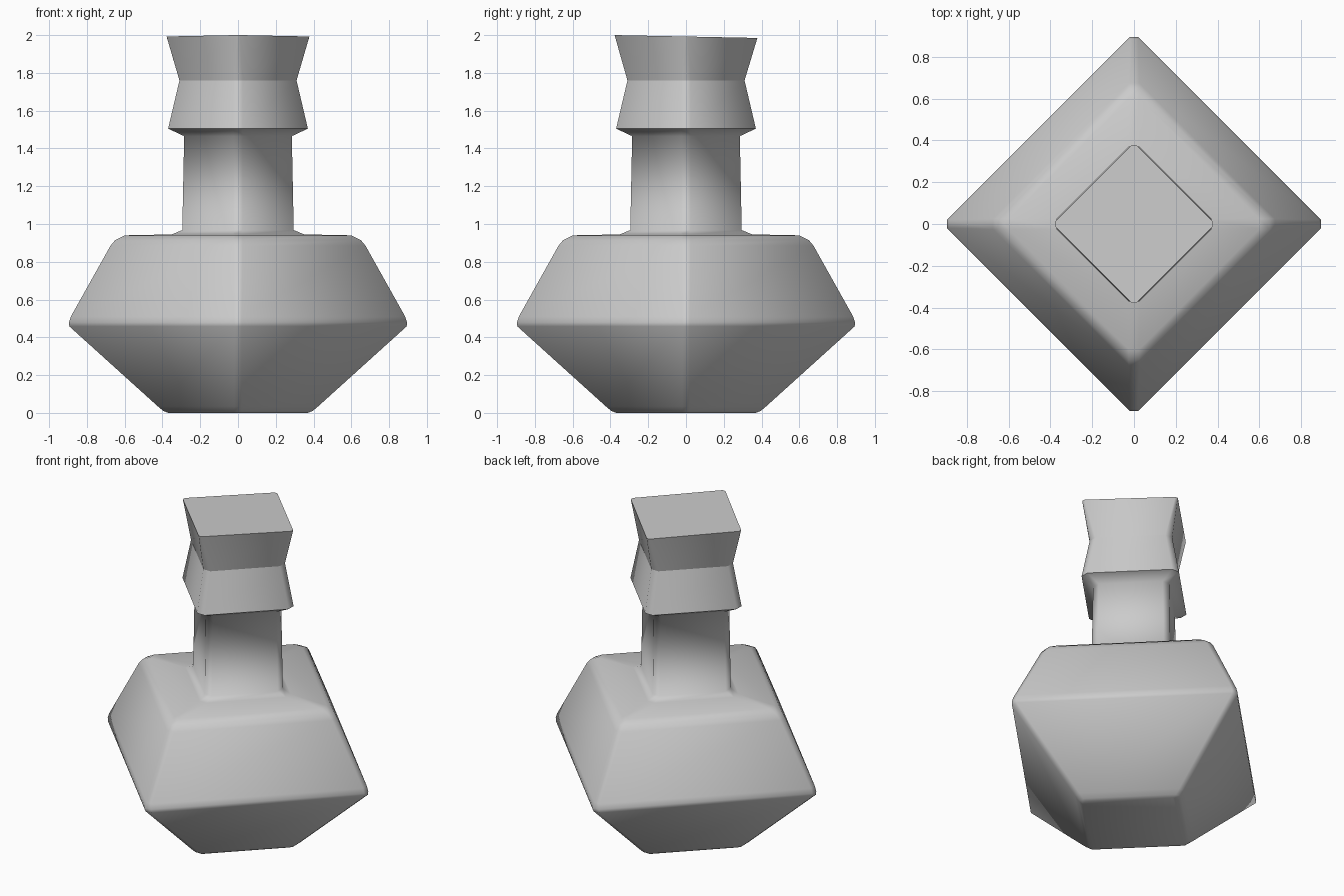
import bpy, bmesh, math

if "Cube" in bpy.data.objects:
    bpy.data.objects.remove(bpy.data.objects["Cube"])


def square_lathe(name, profile, cap_bottom, cap_top, tilt=0.0):
    """Loft diamond rings (corners on the axes) with chamfered corners.
    profile: (corner radius, z, chamfer half-width)"""
    bm = bmesh.new()
    rings = []
    for r, z, c in profile:
        ring = []
        for k in range(4):
            a = k * math.pi / 2
            ca, sa = math.cos(a), math.sin(a)
            for s in (-c, c):
                ring.append(bm.verts.new((r * ca - s * sa, r * sa + s * ca, z)))
        rings.append(ring)
    for lo, hi in zip(rings, rings[1:]):
        for i in range(8):
            j = (i + 1) % 8
            bm.faces.new((lo[i], lo[j], hi[j], hi[i]))
    if cap_bottom:
        bm.faces.new(rings[0][::-1])
    if cap_top:
        for v in rings[-1]:
            v.co.z -= tilt * v.co.y
        bm.faces.new(rings[-1])
    bm.normal_update()
    mesh = bpy.data.meshes.new(name)
    bm.to_mesh(mesh)
    bm.free()
    ob = bpy.data.objects.new(name, mesh)
    bpy.context.collection.objects.link(ob)
    bpy.ops.object.select_all(action='DESELECT')
    ob.select_set(True)
    bpy.context.view_layer.objects.active = ob
    bpy.ops.object.shade_smooth_by_angle(angle=math.radians(60))
    return ob


# Square bottle: base, belly, shoulder, neck and collar
square_lathe("bottle", [
    (0.37, 0.0, 0.02), (0.395, 0.01, 0.02), (0.425, 0.035, 0.02),
    (0.893, 0.458, 0.02), (0.895, 0.48, 0.02), (0.885, 0.51, 0.02),
    (0.675, 0.885, 0.025), (0.65, 0.915, 0.025), (0.60, 0.94, 0.025),
    (0.35, 0.945, 0.025), (0.295, 0.968, 0.025), (0.285, 1.465, 0.025),
    (0.37, 1.505, 0.025), (0.31, 1.76, 0.025),
], True, False)

# Flared closed stopper, its top leaning slightly up towards the front
square_lathe("stopper", [
    (0.31, 1.76, 0.025), (0.378, 1.9925, 0.01),
], False, True, tilt=0.02)
